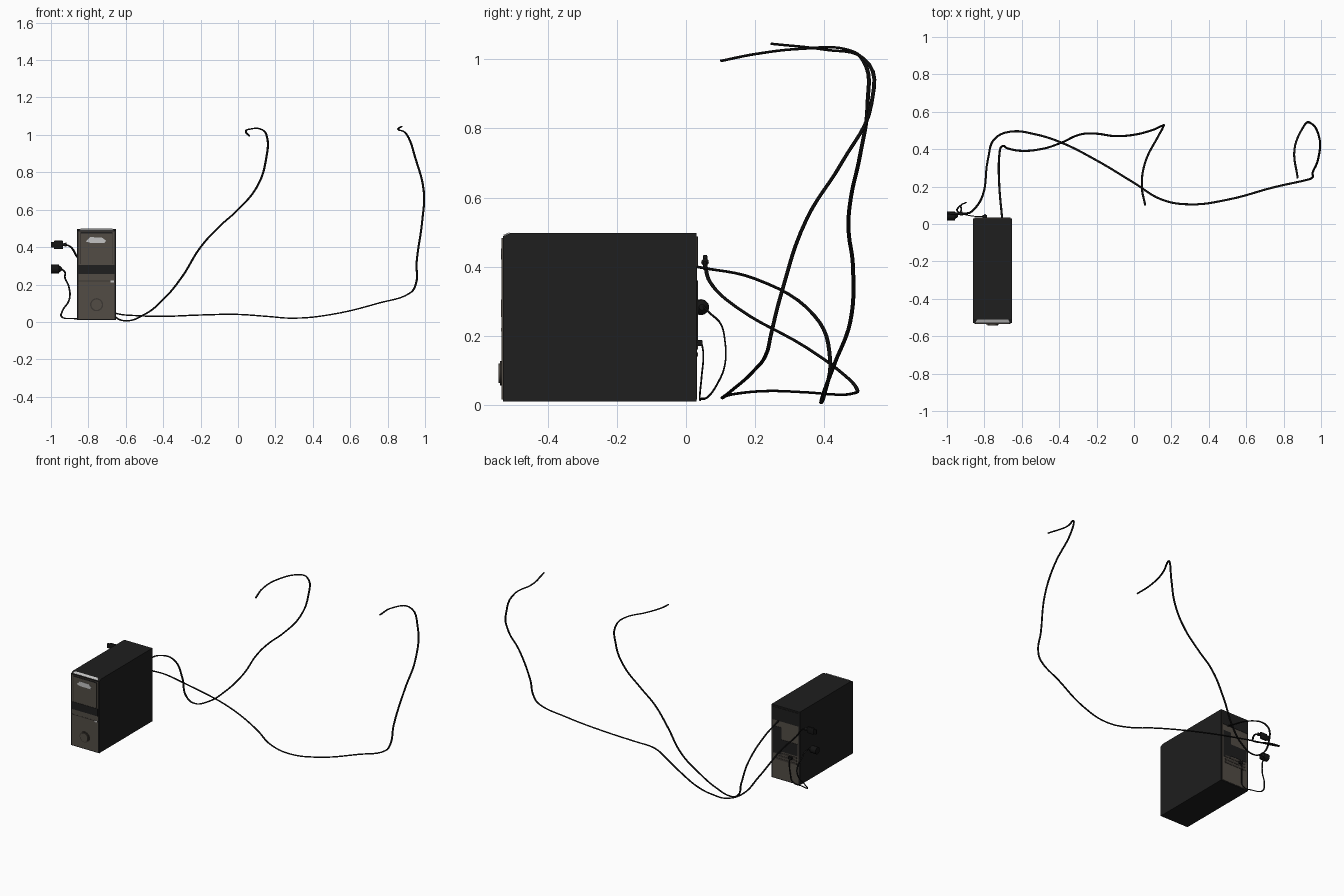
import bpy
import bmesh
from math import pi
from mathutils import Matrix, Vector

default_cube = bpy.data.objects.get("Cube")
if default_cube:
    bpy.data.objects.remove(default_cube)


def make_material(name, r, g, b):
    mat = bpy.data.materials.new(name)
    mat.use_nodes = True
    mat.diffuse_color = (r, g, b, 1)
    mat.node_tree.nodes["Principled BSDF"].inputs["Base Color"].default_value = (r, g, b, 1)
    return mat


case_black = make_material("case black", .013, .013, .013)
cable_black = make_material("cable black", .007, .007, .007)
bezel_brown = make_material("bezel brown", .085, .073, .06)
dark_brown = make_material("dark brown", .045, .039, .033)
silver = make_material("silver", .55, .55, .55)

LEFT, RIGHT = -.86, -.652          # tower limits across x
MID = (LEFT + RIGHT) / 2
FRONT, BACK = -.53, .03
BOTTOM, TOP = .01, .497


def finish(name, bm, mat, smooth=False):
    bmesh.ops.recalc_face_normals(bm, faces=bm.faces)
    mesh = bpy.data.meshes.new(name)
    bm.to_mesh(mesh)
    bm.free()
    mesh.materials.append(mat)
    obj = bpy.data.objects.new(name, mesh)
    bpy.context.collection.objects.link(obj)
    if smooth:
        bpy.ops.object.select_all(action='DESELECT')
        obj.select_set(True)
        bpy.context.view_layer.objects.active = obj
        bpy.ops.object.shade_smooth_by_angle()
    return obj


def box(name, x, y, z, mat, bevel=0):
    """Box given by its (low, high) limits on each axis."""
    bm = bmesh.new()
    bmesh.ops.create_cube(bm, size=1)
    for v in bm.verts:
        v.co = Vector([lo + (hi - lo) * (c + .5) for c, (lo, hi) in zip(v.co, (x, y, z))])
    if bevel:
        bmesh.ops.bevel(bm, geom=bm.edges[:], offset=bevel, segments=2,
                        profile=.5, affect='EDGES')
    return finish(name, bm, mat, bool(bevel))


def extrude(name, points, vector, mat):
    """Solid made by sweeping a flat outline along a vector."""
    bm = bmesh.new()
    face = bm.faces.new([bm.verts.new(p) for p in points])
    result = bmesh.ops.extrude_face_region(bm, geom=[face])
    moved = [v for v in result["geom"] if isinstance(v, bmesh.types.BMVert)]
    bmesh.ops.translate(bm, verts=moved, vec=vector)
    return finish(name, bm, mat)


def cone(name, center, r1, r2, depth, axis, mat, sides=24):
    """Cylinder or cone along x or y."""
    turn = Matrix.Rotation(pi / 2, 4, 'Y' if axis == 'x' else 'X')
    bm = bmesh.new()
    bmesh.ops.create_cone(bm, cap_ends=True, segments=sides, radius1=r1, radius2=r2,
                          depth=depth, matrix=Matrix.Translation(center) @ turn)
    return finish(name, bm, mat, True)


def cable(name, points, radius, squash):
    """Round cable, flattened by the squash scale."""
    curve = bpy.data.curves.new(name, 'CURVE')
    curve.dimensions = '3D'
    curve.bevel_depth = radius
    curve.bevel_resolution = 2
    curve.resolution_u = 6
    curve.use_fill_caps = True
    spline = curve.splines.new('BEZIER')
    spline.bezier_points.add(len(points) - 1)
    for bez, p in zip(spline.bezier_points, points):
        bez.co = [c / s for c, s in zip(p, squash)]
        bez.handle_left_type = bez.handle_right_type = 'AUTO'
    curve.materials.append(cable_black)
    obj = bpy.data.objects.new(name, curve)
    obj.scale = squash
    bpy.context.collection.objects.link(obj)
    bpy.ops.object.select_all(action='DESELECT')
    obj.select_set(True)
    bpy.context.view_layer.objects.active = obj
    bpy.ops.object.convert(target='MESH')
    bpy.ops.object.shade_smooth_by_angle()


# Tower case with a sloped upper front edge
profile = [(FRONT, BOTTOM), (BACK, BOTTOM), (BACK, TOP), (FRONT + .022, TOP), (FRONT, TOP - .009)]
extrude("tower_case", [(LEFT, y, z) for y, z in profile], (RIGHT - LEFT, 0, 0), case_black)
extrude("top_trim", [(LEFT + .012, FRONT + .002, TOP - .007), (RIGHT - .012, FRONT + .002, TOP - .007),
                     (RIGHT - .02, FRONT + .02, TOP), (LEFT + .02, FRONT + .02, TOP)],
        (0, -.001, .002), silver)

# Front bezel, drive bay and dark band
inner = (LEFT + .008, RIGHT - .008)
box("front_bezel", inner, (FRONT - .003, FRONT), (BOTTOM + .006, TOP - .014), bezel_brown)
box("bay_top_line", (LEFT + .018, RIGHT - .018), (FRONT - .004, FRONT), (.472, .48), case_black)
for side, x in (("left", RIGHT - .02), ("right", LEFT + .016)):
    box("bay_line_" + side, (x, x + .004), (FRONT - .004, FRONT), (.31, .475), dark_brown)
box("front_band", inner, (FRONT - .005, FRONT), (.255, .305), case_black)
box("lower_seam", inner, (FRONT - .004, FRONT), (.217, .222), dark_brown)
box("status_light", (RIGHT - .03, RIGHT - .012), (FRONT - .005, FRONT), (.212, .222), silver)
badge = [(-.815, .43), (-.79, .423), (-.715, .421), (-.705, .435), (-.73, .452), (-.79, .453)]
extrude("bay_badge", [(x, FRONT, z) for x, z in badge], (0, -.005, 0), silver)

# Power button
cone("button_ring", (MID, FRONT - .004, .092), .035, .035, .008, 'y', dark_brown)
cone("power_button", (MID, FRONT - .007, .092), .028, .028, .012, 'y', bezel_brown)

# Back panel with supply, port and slot plates
back = (BACK, BACK + .002)
plate = (BACK, BACK + .004)
box("back_panel", inner, back, (BOTTOM + .006, TOP - .01), bezel_brown)
box("back_supply", inner, plate, (.4, TOP - .01), case_black)
box("back_ports", (RIGHT - .075, RIGHT - .015), plate, (.18, .36), case_black)
box("back_middle", (LEFT + .015, RIGHT - .06), plate, (.2, .28), case_black)
for i in range(3):
    z = .14 + i * .02
    box("back_slot_%d" % (i + 1), (LEFT + .02, RIGHT - .03), plate, (z, z + .012), dark_brown)
box("back_connector", (-.81, -.785), (BACK, BACK + .018), (.17, .188), cable_black, .003)

# Long cables
flat = (1, 1, .65)
cable("inner_long_cable", [
    (-.705, .03, .4), (-.72, .2, .365), (-.72, .37, .26), (-.7, .417, .13), (-.66, .4, .03),
    (-.6, .391, .006), (-.5, .4, .04), (-.4, .43, .12), (-.3, .475, .24), (-.2, .483, .4),
    (-.1, .47, .51), (0, .477, .6), (.1, .503, .72), (.15, .525, .87), (.152, .51, 1),
    (.13, .47, 1.027), (.06, .33, 1.03), (.042, .2, 1.015), (.06, .1, .995)], .0058, flat)
cable("outer_long_cable", [
    (-.93, .055, .415), (-.9, .056, .405), (-.865, .07, .355), (-.81, .15, .28),
    (-.78, .35, .165), (-.74, .46, .085), (-.65, .495, .045), (-.53, .48, .033),
    (-.4, .44, .03), (-.2, .34, .037), (0, .22, .04), (.15, .13, .03), (.3, .105, .02),
    (.5, .13, .04), (.75, .197, .1), (.92, .235, .155), (.95, .245, .2), (.955, .275, .32),
    (.985, .35, .54), (.993, .45, .7), (.95, .536, .87), (.9, .51, 1.005),
    (.858, .4, 1.028), (.875, .245, 1.045)], .0058, flat)

# Short cable looping from its plug over the floor to the back connector
cable("short_cable", [
    (-.945, .05, .285), (-.925, .07, .265), (-.925, .1, .235), (-.905, .112, .19), (-.902, .113, .12),
    (-.938, .09, .06), (-.94, .065, .025), (-.88, .045, .018), (-.82, .04, .02),
    (-.8, .045, .08), (-.797, .05, .15), (-.797, .045, .18)], .005, (1, .5, .7))

# Plugs at the free cable ends
box("flat_plug", (-.985, -.935), (.049, .062), (.39, .434), cable_black, .004)
box("flat_plug_tip", (-1, -.983), (.051, .06), (.397, .427), cable_black)
cone("flat_plug_neck", (-.928, .055, .413), .006, .011, .02, 'x', cable_black, 12)
cone("round_plug", (-.979, .043, .283), .023, .023, .042, 'x', cable_black)
cone("round_plug_neck", (-.95, .046, .283), .021, .008, .018, 'x', cable_black)
